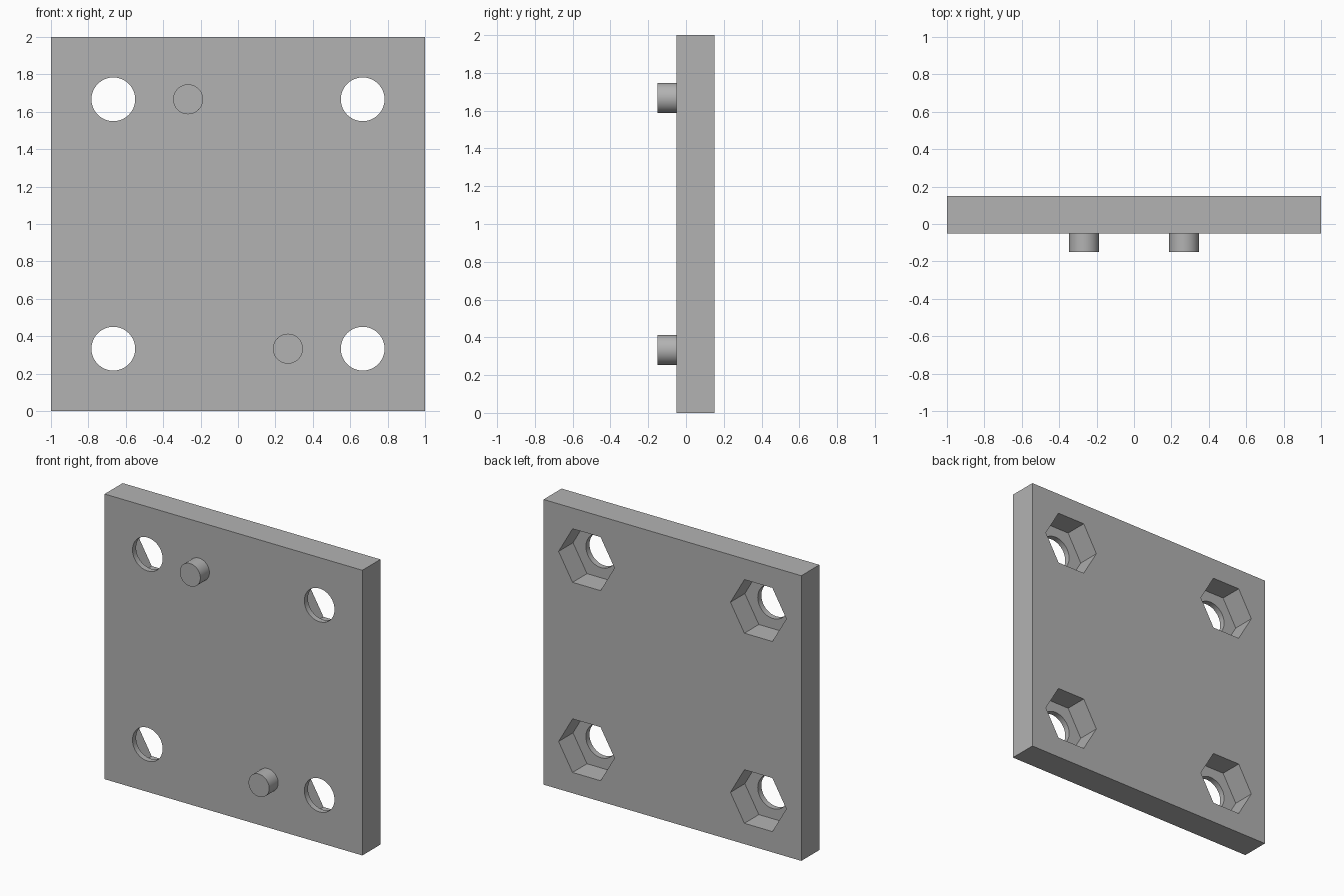
import bpy
from math import radians

cube = bpy.data.objects.get("Cube")
if cube:
    bpy.data.objects.remove(cube, do_unlink=True)

GREY = (0.448, 0.448, 0.448, 1)
FRONT, BACK = -0.05, 0.15      # plate faces along y
POCKET_FLOOR = -0.01           # seat of the hexagonal nut pockets
OFFSET = 2 / 3                 # hole distance from the plate centre

grey = bpy.data.materials.new("plain grey")
grey.use_nodes = True
grey.diffuse_color = GREY
grey.node_tree.nodes["Principled BSDF"].inputs["Base Color"].default_value = GREY


def rod(name, sides, radius, x, z, y0, y1):
    """Prism along y, with a corner pointing towards +x."""
    bpy.ops.mesh.primitive_cylinder_add(
        vertices=sides, radius=radius, depth=y1 - y0,
        location=(x, (y0 + y1) / 2, z), rotation=(radians(90), 0, 0))
    ob = bpy.context.object
    ob.name = name
    if sides == 6:
        ob.rotation_euler.y = radians(30)
    ob.data.materials.append(grey)
    return ob


def cut(target, cutter):
    mod = target.modifiers.new("cut", "BOOLEAN")
    mod.operation = "DIFFERENCE"
    mod.solver = "EXACT"
    mod.object = cutter
    bpy.context.view_layer.objects.active = target
    bpy.ops.object.modifier_apply(modifier=mod.name)
    bpy.data.objects.remove(cutter, do_unlink=True)


def smooth(ob):
    bpy.ops.object.select_all(action="DESELECT")
    ob.select_set(True)
    bpy.context.view_layer.objects.active = ob
    bpy.ops.object.shade_smooth_by_angle(angle=radians(30))


# Square plate
bpy.ops.mesh.primitive_cube_add(size=1, location=(0, (FRONT + BACK) / 2, 1))
plate = bpy.context.object
plate.name = "plate"
plate.scale = (2, BACK - FRONT, 2)
bpy.ops.object.transform_apply(location=False, rotation=False, scale=True)
plate.data.materials.append(grey)

# Bolt holes with hexagonal nut pockets at the back
for sx in (-1, 1):
    for sz in (-1, 1):
        x, z = sx * OFFSET, 1 + sz * OFFSET
        cut(plate, rod("nut_cutter", 6, 0.217, x, z, POCKET_FLOOR, BACK + 0.1))
        cut(plate, rod("hole_cutter", 64, 0.117, x, z, FRONT - 0.1, BACK + 0.1))
smooth(plate)

# Locating pegs on the front, diagonally opposed
for name, side in (("upper_peg", 1), ("lower_peg", -1)):
    smooth(rod(name, 64, 0.08, -0.267 * side, 1 + OFFSET * side, FRONT - 0.1, FRONT))
